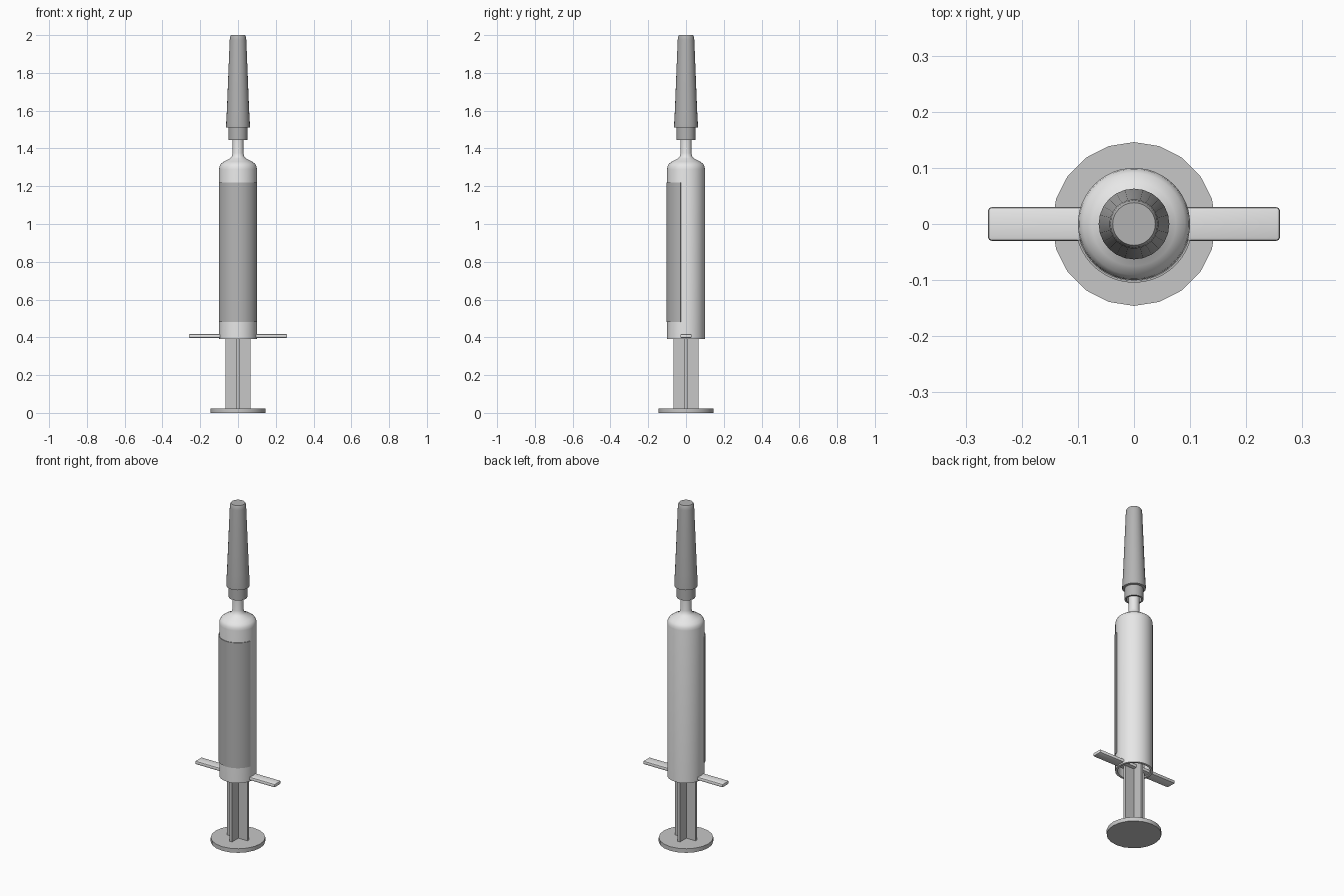
import bpy, bmesh, math

if "Cube" in bpy.data.objects:
    bpy.data.objects.remove(bpy.data.objects["Cube"])


def material(name, value):
    m = bpy.data.materials.new(name)
    m.diffuse_color = (value, value, value, 1)
    m.use_nodes = True
    m.node_tree.nodes["Principled BSDF"].inputs["Base Color"].default_value = m.diffuse_color
    return m


WHITE = material("pale plastic", 0.8)
PLUNGER = material("light grey plastic", 0.57)
CAP = material("mid grey plastic", 0.45)
LABEL = material("grey label", 0.47)


def finish(name, bm, mat, smooth=True):
    bmesh.ops.remove_doubles(bm, verts=bm.verts, dist=1e-5)
    bmesh.ops.recalc_face_normals(bm, faces=bm.faces)
    mesh = bpy.data.meshes.new(name)
    bm.to_mesh(mesh)
    bm.free()
    mesh.materials.append(mat)
    ob = bpy.data.objects.new(name, mesh)
    bpy.context.collection.objects.link(ob)
    if smooth:
        bpy.ops.object.select_all(action='DESELECT')
        bpy.context.view_layer.objects.active = ob
        ob.select_set(True)
        bpy.ops.object.shade_smooth_by_angle(angle=math.radians(32))
    return ob


def lathe(name, profile, mat, steps, start=0.0, sweep=2 * math.pi, closed=False):
    """Revolve (radius, height) points around the z axis."""
    bm = bmesh.new()
    rings = []
    for i in range(steps + 1):
        a = start + sweep * i / steps
        rings.append([bm.verts.new((r * math.cos(a), r * math.sin(a), z)) for r, z in profile])
    n = len(profile)
    for r0, r1 in zip(rings, rings[1:]):
        for j in range(n if closed else n - 1):
            k = (j + 1) % n
            bm.faces.new((r0[j], r1[j], r1[k], r0[k]))
    bmesh.ops.remove_doubles(bm, verts=bm.verts, dist=1e-5)
    bmesh.ops.dissolve_degenerate(bm, edges=bm.edges, dist=1e-6)
    if closed and sweep < 6.28:
        bmesh.ops.holes_fill(bm, edges=[e for e in bm.edges if e.is_boundary])
    return finish(name, bm, mat)


def box(name, size, centre, mat, bevel=0.0):
    bm = bmesh.new()
    bmesh.ops.create_cube(bm, size=1)
    for v in bm.verts:
        v.co = [v.co[i] * size[i] + centre[i] for i in range(3)]
    if bevel:
        bmesh.ops.bevel(bm, geom=bm.edges[:], offset=bevel, segments=2,
                        profile=0.5, affect='EDGES')
    return finish(name, bm, mat, smooth=bool(bevel))


# Hollow barrel with rounded shoulder and narrow tip
lathe("barrel", [(0, 1.46), (0.029, 1.46), (0.029, 1.375), (0.033, 1.358), (0.043, 1.347),
                 (0.075, 1.33), (0.091, 1.318), (0.098, 1.305), (0.1, 1.29), (0.1, 0.39),
                 (0.087, 0.39), (0.087, 1.28), (0, 1.30)], WHITE, 48)

# Finger grip
box("finger_grip", (0.52, 0.06, 0.02), (0, 0, 0.407), WHITE, 0.006)

# Wrapped label on the front of the barrel
edge = math.radians(16)
lathe("label", [(0.1005, 0.48), (0.1045, 0.48), (0.1045, 1.22), (0.1005, 1.22)], LABEL, 24,
      start=math.pi + edge, sweep=math.pi - 2 * edge, closed=True)

# Plunger: thumb disc and crossed ribs
lathe("thumb_disc", [(0, 0), (0.146, 0), (0.146, 0.024), (0, 0.024)], PLUNGER, 20)
box("plunger_rib_wide", (0.134, 0.016, 0.50), (0, 0, 0.27), PLUNGER)
box("plunger_rib_deep", (0.016, 0.134, 0.50), (0, 0, 0.27), PLUNGER)

# Needle hub, open underneath around the tip
lathe("needle_hub", [(0, 1.52), (0.05, 1.52), (0.05, 1.445), (0.041, 1.445),
                     (0.041, 1.50), (0, 1.50)], CAP, 24)

# Tapered needle cap
lathe("needle_cap", [(0, 1.51), (0.058, 1.51), (0.063, 1.512), (0.063, 1.53), (0.059, 1.60),
                     (0.044, 1.975), (0.042, 1.992), (0.038, 2.0), (0, 2.0)], CAP, 24)
